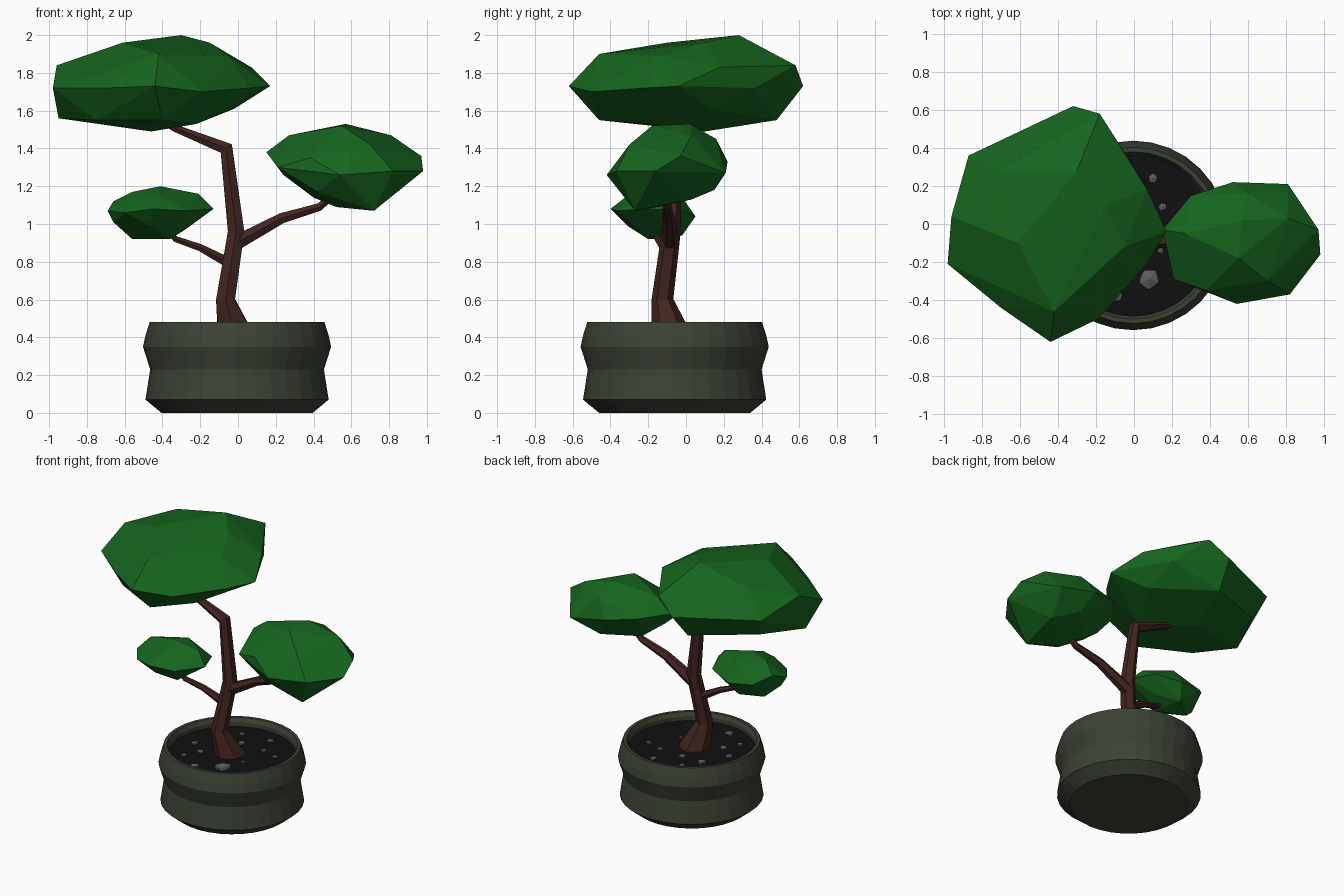
import bpy, bmesh, math, random
from mathutils import Vector, Matrix

random.seed(4)
CX, CY = -0.005, -0.06      # pot centre


def material(name, rgb):
    m = bpy.data.materials.new(name)
    m.diffuse_color = (*rgb, 1)
    return m


GLAZE = material("glaze", (0.045, 0.055, 0.035))
SOIL = material("soil", (0.005, 0.005, 0.005))
BARK = material("bark", (0.055, 0.018, 0.014))
LEAF = material("leaf", (0.008, 0.13, 0.013))
STONE = material("stone", (0.11, 0.11, 0.11))


def finish(name, bm, mat):
    bmesh.ops.recalc_face_normals(bm, faces=bm.faces)
    mesh = bpy.data.meshes.new(name)
    bm.to_mesh(mesh)
    bm.free()
    mesh.materials.append(mat)
    obj = bpy.data.objects.new(name, mesh)
    bpy.context.collection.objects.link(obj)
    return obj


def skin(bm, rings):
    """Bridge successive vertex rings and cap both ends."""
    n = len(rings[0])
    for a, b in zip(rings, rings[1:]):
        for i in range(n):
            j = (i + 1) % n
            bm.faces.new((a[i], a[j], b[j], b[i]))
    bm.faces.new(rings[0])
    bm.faces.new(rings[-1])


def lathe(name, profile, mat, n=32):
    bm = bmesh.new()
    skin(bm, [[bm.verts.new((CX + r * math.cos(2 * math.pi * i / n),
                             CY + r * math.sin(2 * math.pi * i / n), z))
               for i in range(n)] for r, z in profile])
    return finish(name, bm, mat)


def limb(name, path, n=6):
    """Tapered six-sided tube through (x, y, z, radius) points."""
    bm = bmesh.new()
    pts = [Vector(p[:3]) for p in path]
    rings = []
    for k, p in enumerate(pts):
        before = (p - pts[k - 1]).normalized() if k else Vector()
        after = (pts[k + 1] - p).normalized() if k < len(pts) - 1 else Vector()
        t = (before + after).normalized()
        side = Vector((0, 1, 0))
        side = (side - t * side.dot(t)).normalized()
        other = t.cross(side)
        rings.append([bm.verts.new(p + path[k][3] * (
            side * math.cos(2 * math.pi * i / n) + other * math.sin(2 * math.pi * i / n)))
            for i in range(n)])
    skin(bm, rings)
    return finish(name, bm, BARK)


def foliage(name, points):
    """Faceted leaf pad: hull around a few corner points."""
    bm = bmesh.new()
    for p in points:
        bm.verts.new(p)
    res = bmesh.ops.convex_hull(bm, input=bm.verts)
    loose = [v for v in bm.verts if not v.link_faces]
    bmesh.ops.delete(bm, geom=loose, context='VERTS')
    return finish(name, bm, LEAF)


# Pot with waist, rim and recessed floor
lathe("pot", [(0.40, 0), (0.485, 0.07), (0.46, 0.23), (0.498, 0.35), (0.485, 0.41),
              (0.463, 0.48), (0.44, 0.48), (0.425, 0.45), (0.425, 0.38)], GLAZE)
lathe("soil", [(0.424, 0.385), (0.424, 0.42)], SOIL)

# Pebbles on the soil
stones = [(0.10, 0.24, .03), (0.15, 0.09, .025), (0.14, -0.14, .018), (0.08, -0.29, .065),
          (-0.09, -0.38, .035), (-0.19, -0.17, .03), (-0.04, 0.10, .03), (-0.20, 0.10, .035),
          (-0.30, -0.08, .03), (-0.12, 0.22, .025), (0.27, 0.05, .025), (-0.25, -0.28, .025)]
bm = bmesh.new()
for x, y, r in stones:
    m = (Matrix.Translation((x, y, 0.422)) @ Matrix.Rotation(random.random() * 6, 4, 'Z')
         @ Matrix.Diagonal((1, 0.9, 0.5, 1)))
    bmesh.ops.create_icosphere(bm, subdivisions=1, radius=r, matrix=m)
finish("pebbles", bm, STONE)

# Trunk and branches
limb("trunk", [(-0.01, -0.075, 0.39, 0.11), (-0.066, -0.125, 0.60, 0.058),
               (-0.01, -0.078, 0.96, 0.05), (-0.062, -0.068, 1.40, 0.042),
               (-0.34, -0.05, 1.51, 0.022), (-0.42, -0.04, 1.56, 0.015)])
limb("right_branch", [(-0.01, -0.08, 0.90, 0.045), (0.23, -0.09, 1.03, 0.032),
                      (0.43, -0.10, 1.09, 0.024), (0.53, -0.10, 1.17, 0.015)])
limb("left_branch", [(-0.04, -0.09, 0.79, 0.032), (-0.20, -0.12, 0.875, 0.022),
                     (-0.33, -0.15, 0.92, 0.018), (-0.39, -0.17, 0.98, 0.012)])

# Leaf pads: rim, then crown, then underside
foliage("top_foliage", [
    (-0.32, 0.62, 1.73), (-0.18, 0.58, 1.84), (-0.04, 0.36, 1.72), (0.07, 0.18, 1.83),
    (0.17, -0.04, 1.73), (0.06, -0.22, 1.72), (-0.19, -0.50, 1.70), (-0.44, -0.62, 1.73),
    (-0.70, -0.44, 1.72), (-0.98, -0.21, 1.72), (-0.96, 0.04, 1.84), (-0.87, 0.36, 1.75),
    (-0.30, 0.28, 2.0), (-0.61, -0.10, 1.96), (-0.15, 0.10, 1.96), (-0.42, -0.46, 1.90),
    (-0.70, 0.28, 1.92), (-0.05, -0.12, 1.89), (-0.46, 0.10, 1.49), (-0.22, -0.20, 1.53),
    (-0.95, -0.05, 1.56), (-0.40, -0.46, 1.55), (-0.35, 0.48, 1.55), (-0.02, 0.12, 1.61),
    (-0.80, 0.28, 1.60), (-0.75, -0.28, 1.55)])
foliage("right_foliage", [
    (0.15, -0.03, 1.38), (0.30, 0.15, 1.37), (0.52, 0.22, 1.33), (0.81, 0.21, 1.27),
    (0.97, -0.03, 1.36), (0.98, -0.16, 1.28), (0.82, -0.37, 1.28), (0.54, -0.42, 1.26),
    (0.38, -0.35, 1.35), (0.21, -0.29, 1.30), (0.27, -0.05, 1.47), (0.57, 0.02, 1.53),
    (0.55, -0.18, 1.52), (0.81, 0.03, 1.47), (0.70, -0.30, 1.42), (0.60, 0.16, 1.45),
    (0.72, -0.27, 1.07), (0.52, -0.15, 1.09), (0.40, -0.05, 1.14), (0.75, 0.03, 1.13),
    (0.60, 0.15, 1.18), (0.42, -0.30, 1.17), (0.24, -0.10, 1.26)])
foliage("left_foliage", [
    (-0.69, -0.20, 1.07), (-0.66, -0.08, 1.12), (-0.60, -0.33, 1.06), (-0.45, -0.40, 1.08),
    (-0.27, -0.36, 1.07), (-0.13, -0.20, 1.08), (-0.20, -0.02, 1.07), (-0.38, 0.05, 1.04),
    (-0.56, 0.02, 1.06), (-0.41, -0.18, 1.20), (-0.21, -0.16, 1.16), (-0.56, -0.15, 1.17),
    (-0.42, -0.31, 1.15), (-0.38, -0.04, 1.17), (-0.36, -0.20, 0.92), (-0.56, -0.12, 0.92),
    (-0.28, -0.10, 0.97), (-0.42, -0.02, 0.94), (-0.46, -0.31, 0.99), (-0.66, -0.18, 1.01)])
